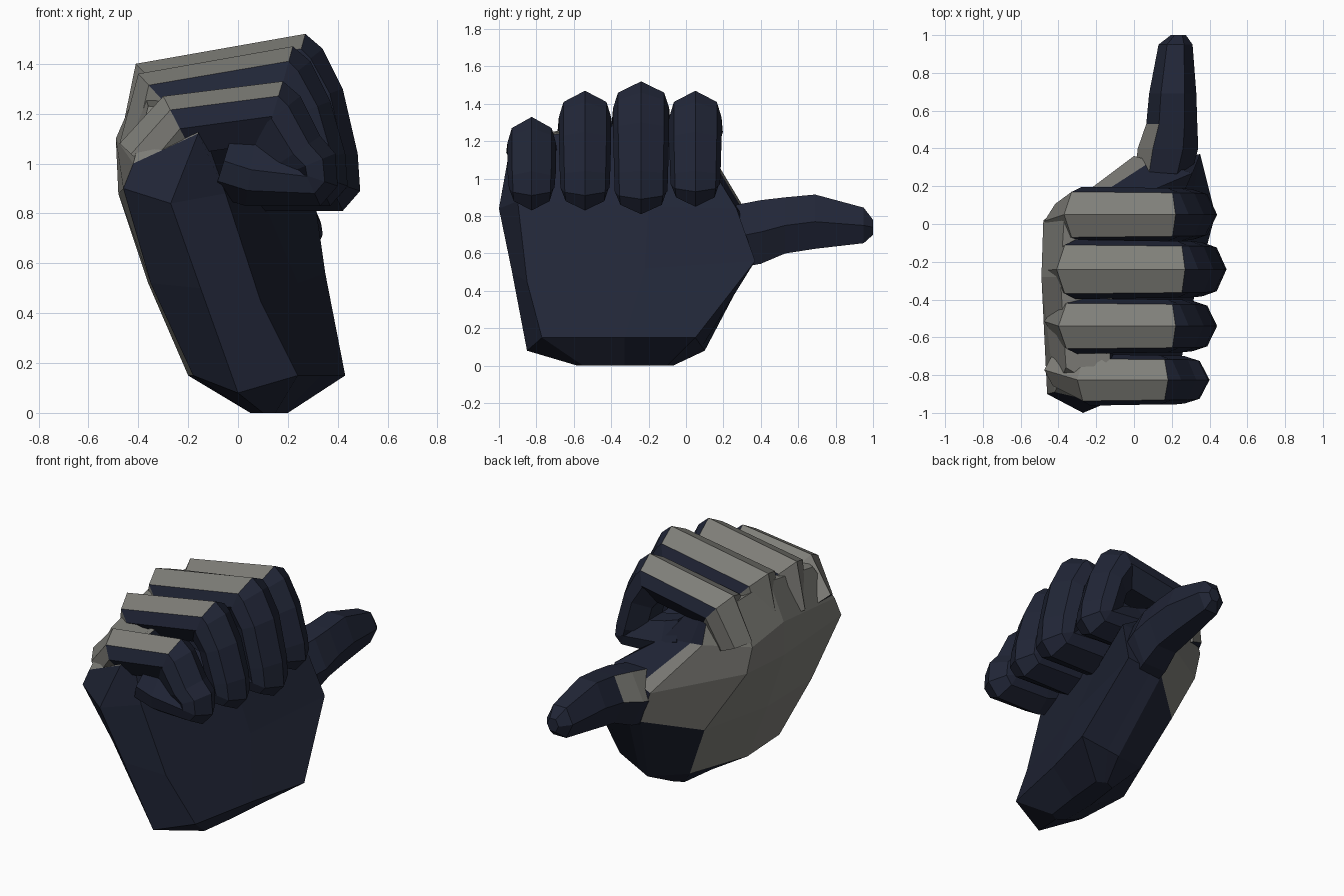
import bpy, bmesh, math
from mathutils import Vector

if "Cube" in bpy.data.objects:
    bpy.data.objects.remove(bpy.data.objects["Cube"])


def material(name, rgb):
    m = bpy.data.materials.new(name)
    m.diffuse_color = (*rgb, 1)
    m.use_nodes = True
    m.node_tree.nodes["Principled BSDF"].inputs["Base Color"].default_value = m.diffuse_color
    return m


NAVY = material("navy_leather", (0.015, 0.019, 0.038))
GREY = material("grey_fabric", (0.212, 0.21, 0.19))


def loft(name, rings, is_grey):
    """Skin rings of points; is_grey(level, side) picks the grey faces."""
    bm = bmesh.new()
    vs = [[bm.verts.new(p) for p in r] for r in rings]
    n = len(rings[0])
    for i in range(len(rings) - 1):
        for j in range(n):
            k = (j + 1) % n
            f = bm.faces.new((vs[i][j], vs[i][k], vs[i + 1][k], vs[i + 1][j]))
            f.material_index = int(is_grey(i, j))
    bm.faces.new(vs[0])
    end = bm.faces.new(vs[-1])
    end.material_index = int(is_grey(len(rings) - 1, 0))
    bmesh.ops.recalc_face_normals(bm, faces=bm.faces)
    me = bpy.data.meshes.new(name)
    bm.to_mesh(me)
    bm.free()
    me.materials.append(NAVY)
    me.materials.append(GREY)
    ob = bpy.data.objects.new(name, me)
    bpy.context.collection.objects.link(ob)
    return ob


# Palm: rings from wrist to knuckles, each running
# back (3 points), thumb side, front (3 points), little-finger side
wrist_end = [(.05, -.55, 0), (.05, -.33, 0), (.08, -.1, 0), (.14, -.07, 0),
             (.2, -.1, 0), (.18, -.33, 0), (.15, -.55, 0), (.1, -.58, 0)]
wrist = [(-.18, -.68, .15), (-.2, -.33, .15), (-.04, .02, .13), (.2, .1, .08),
         (.43, .05, .15), (.33, -.33, .15), (.24, -.77, .15), (0, -.85, .08)]
heel = [(-.35, -.76, .52), (-.36, -.3, .52), (-.2, .1, .48), (.08, .34, .55),
        (.35, .37, .56), (.24, -.22, .52), (.09, -.85, .45), (-.15, -.93, .5)]
web = [(-.46, -.9, .9), (-.48, -.3, .88), (-.44, .02, .87), (0, .36, .76),
       (.31, .27, .84), (.1, -.2, .85), (-.05, -.9, .88), (-.27, -1, .84)]
upper = [(-.42, -.89, 1), (-.49, -.28, 1.1), (-.48, .02, 1.05), (-.24, .18, 1.06),
         (.05, .16, 1.02), (-.05, -.25, 1.1), (-.12, -.86, 1.08), (-.16, -.95, 1.12)]
knuckles = [(-.36, -.76, 1.23), (-.39, -.28, 1.33), (-.37, .02, 1.31), (-.26, .14, 1.29),
            (-.14, .1, 1.27), (-.11, -.25, 1.31), (-.13, -.8, 1.22), (-.16, -.88, 1.22)]
palm = []
for ring in (wrist_end, wrist, heel, web, upper, knuckles):
    seam = Vector(ring[3]).lerp(Vector(ring[4]), .3)  # colour seam beside the thumb
    palm.append(ring[:4] + [seam] + ring[4:])
loft("palm", palm,
     lambda i, j: i == 5 or (j < 2 and i > 0) or (j == 2 and i > 1)
     or (j == 3 and i == 3) or (j == 8 and i > 3))

# Thumb: six-sided rings along y
thumb = []
for y, x, z, rx, rz in [(.1, .06, .68, .08, .09), (.27, .155, .69, .15, .17),
                        (.4, .18, .715, .16, .17), (.53, .2, .75, .135, .15),
                        (.69, .205, .77, .125, .145), (.95, .22, .75, .09, .095),
                        (1, .235, .74, .04, .04)]:
    thumb.append([(x + rx * math.cos(a), y, z + rz * math.sin(a) / .866)
                  for a in (k * math.pi / 3 for k in range(6))])
loft("thumb", thumb, lambda i, j: j == 2 and i in (1, 2))

# Curled fingers: a ridged section swept along the outer ridge line
SECTION = [(0, 0), (.82, .055), (1, .13), (.5, .23), (-.5, .23), (-1, .13), (-.82, .055)]


def finger(name, y, half, knuckle, top, reach, low):
    kx, kz = knuckle
    ridge = [(-.475, 1.08), (kx, kz), (reach - .22, top), (reach - .15, top - .06),
             (reach - .07, top - .22), (reach - .01, 1.04), (reach, low + .08),
             (reach - .07, low), (.03, low), (-.1, low + .04)]
    pts = [Vector(p) for p in ridge]
    rings = []
    for i, p in enumerate(pts):
        t = Vector((0, 0))
        if i:
            t += (p - pts[i - 1]).normalized()
        if i < len(pts) - 1:
            t += (pts[i + 1] - p).normalized()
        t.normalize()
        inward = Vector((t.y, -t.x))
        w = half * {0: .8, 1: 1.05, 5: .96, 6: .94}.get(i, .9 if i > 6 else 1)
        deep = 1.13 if i < 4 or i > 7 else 1
        yc = y if i else .9 * y - .03
        rings.append([(p.x + inward.x * v * deep, yc + u * w, p.y + inward.y * v * deep)
                      for u, v in SECTION])
    return loft(name, rings, lambda i, j: i == 0 or (i == 1 and j in (0, 6)))


for args in [("index_finger", .05, .14, (-.37, 1.36), 1.47, .44, .85),
             ("middle_finger", -.24, .15, (-.41, 1.4), 1.52, .49, .81),
             ("ring_finger", -.54, .14, (-.4, 1.36), 1.47, .44, .83),
             ("little_finger", -.825, .13, (-.3, 1.27), 1.33, .4, .83)]:
    finger(*args)
